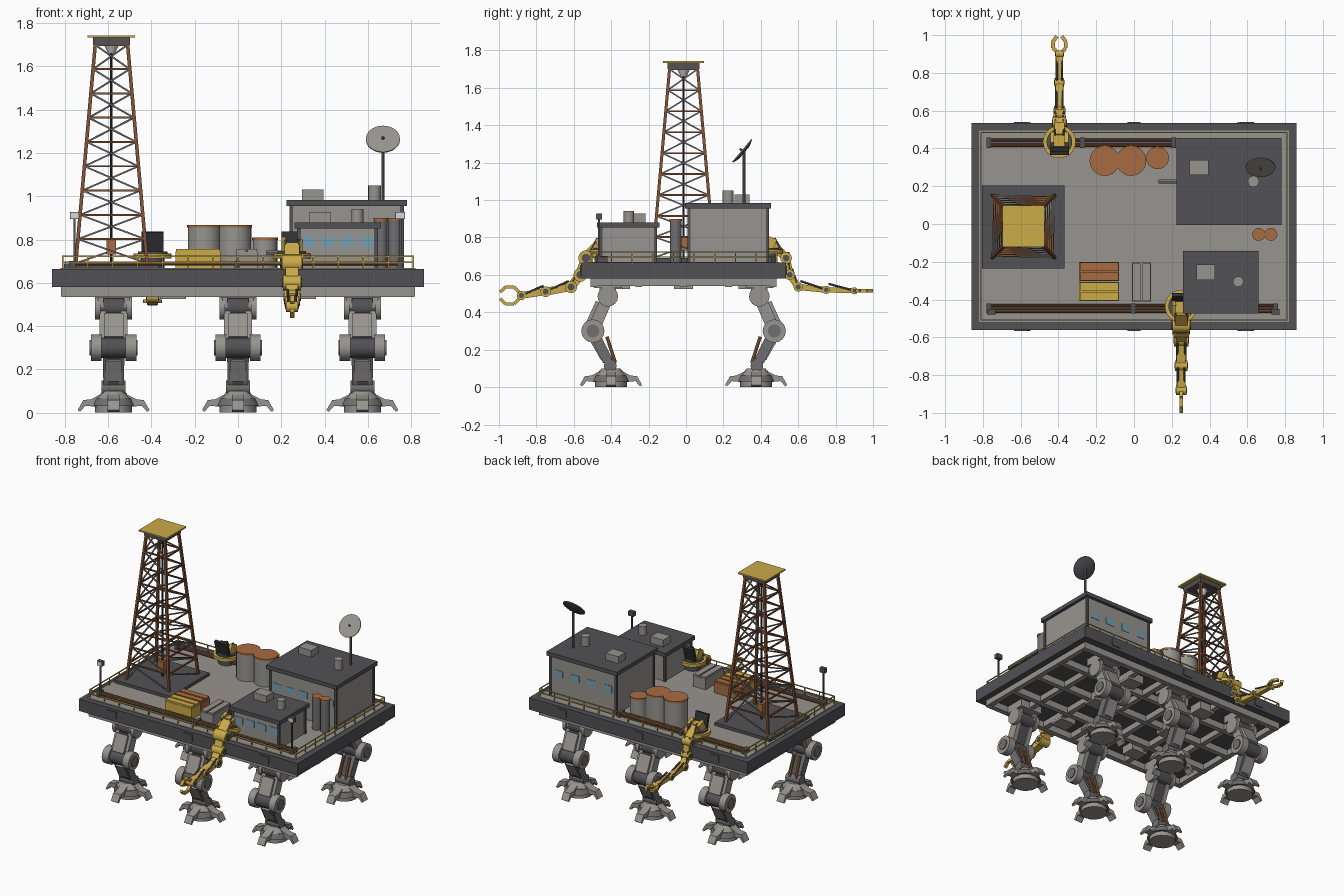
import bpy, bmesh, math
from mathutils import Vector, Matrix

if "Cube" in bpy.data.objects:
    bpy.data.objects.remove(bpy.data.objects["Cube"])

COLORS = {"grey": (150, 147, 142), "dark": (83, 83, 87), "steel": (112, 111, 112),
          "rust": (166, 108, 68), "brown": (128, 82, 54), "yellow": (203, 169, 74),
          "glass": (116, 160, 180), "lamp": (215, 215, 215), "black": (52, 52, 55)}
MATS = {}
for n, c in COLORS.items():
    m = bpy.data.materials.new(n)
    m.diffuse_color = (*[(v / 255) ** 2.2 for v in c], 1)
    m.use_nodes = True
    m.node_tree.nodes["Principled BSDF"].inputs["Base Color"].default_value = m.diffuse_color
    MATS[n] = m
YC = -0.013  # middle line of the platform


class Part:
    """Collects primitives into one named object."""
    def __init__(self, name):
        self.name, self.bm, self.used = name, bmesh.new(), []

    def paint(self, verts, mat):
        if mat not in self.used:
            self.used.append(mat)
        for f in {f for v in verts for f in v.link_faces}:
            f.material_index = self.used.index(mat)

    def box(self, x0, x1, y0, y1, z0, z1, mat):
        M = Matrix.Translation(((x0 + x1) / 2, (y0 + y1) / 2, (z0 + z1) / 2)) @ \
            Matrix.Diagonal((abs(x1 - x0), abs(y1 - y0), abs(z1 - z0), 1))
        self.paint(bmesh.ops.create_cube(self.bm, size=1, matrix=M)["verts"], mat)

    def frame(self, a, b):
        a, b = Vector(a), Vector(b)
        z = (b - a).normalized()
        ref = Vector((1, 0, 0)) if abs(z.x) < 0.9 else Vector((0, 1, 0))
        x = (ref - z * ref.dot(z)).normalized()
        R = Matrix((x, z.cross(x), z)).transposed().to_4x4()
        return Matrix.Translation((a + b) / 2) @ R, (b - a).length

    def beam(self, a, b, w, d, mat):
        M, L = self.frame(a, b)
        self.paint(bmesh.ops.create_cube(self.bm, size=1, matrix=M @ Matrix.Diagonal((w, d, L, 1)))["verts"], mat)

    def cyl(self, a, b, r, mat, r2=None, n=16):
        M, L = self.frame(a, b)
        self.paint(bmesh.ops.create_cone(self.bm, cap_ends=True, segments=n, radius1=r, depth=L,
                   radius2=r if r2 is None else r2, matrix=M)["verts"], mat)

    def prism(self, pts, M, width, mat):
        """Profile in the local xz plane, extruded along local y."""
        vs = [[self.bm.verts.new(M @ Vector((x, s * width / 2, z))) for x, z in pts] for s in (-1, 1)]
        self.bm.faces.new(vs[0])
        self.bm.faces.new(vs[1][::-1])
        for i in range(len(pts)):
            j = (i + 1) % len(pts)
            self.bm.faces.new((vs[0][i], vs[1][i], vs[1][j], vs[0][j]))
        self.paint(vs[0] + vs[1], mat)

    def done(self):
        bmesh.ops.recalc_face_normals(self.bm, faces=self.bm.faces)
        me = bpy.data.meshes.new(self.name)
        self.bm.to_mesh(me)
        for m in self.used:
            me.materials.append(MATS[m])
        me.shade_smooth()
        me.set_sharp_from_angle(angle=math.radians(35))
        bpy.context.collection.objects.link(bpy.data.objects.new(self.name, me))


# deck slab, rim bumpers and walking surface
p = Part("deck")
p.box(-.86, .86, -.56, .535, .58, .665, "dark")
p.box(-.82, .82, -.52, .495, .66, .669, "grey")
for x in (-.6, 0, .6):
    for y in (-.56, .535):
        p.box(x - .035, x + .035, y - .006, y + .006, .6, .65, "dark")
p.done()

# underside grid of beams
p = Part("underframe")
for i in range(8):
    x = -.8 + i * 1.6 / 7
    p.box(x - .018, x + .018, -.51, .485, .54, .582, "grey")
for i in range(5):
    y = YC + (i - 2) * .24
    p.box(-.815, .815, y - .018, y + .018, .535, .582, "grey")
for x in (-.3, .3):
    for y in (-.35, .33, YC):
        p.box(x - .06, x + .06, y - .05, y + .05, .525, .582, "grey")
p.done()

# yellow guard rail
p = Part("guard_rail")
X, Y0, Y1 = .81, -.508, .485
for z in (.695, .723):
    for y in (Y0, Y1):
        p.beam((-X, y, z), (X, y, z), .006, .006, "yellow")
    for x in (-X, X):
        p.beam((x, Y0, z), (x, Y1, z), .006, .006, "yellow")
for i in range(15):
    for y in (Y0, Y1):
        p.beam((-X + i * X / 7, y, .665), (-X + i * X / 7, y, .725), .006, .006, "yellow")
for i in range(1, 9):
    for x in (-X, X):
        y = Y0 + (Y1 - Y0) * i / 9
        p.beam((x, y, .665), (x, y, .725), .006, .006, "yellow")
p.done()

# walking legs
CLAW = [(.06, .085), (.105, .062), (.14, .058), (.166, .012), (.155, .004), (.13, .032), (.06, .025)]


def leg(name, x, s):
    p = Part(name)
    P = lambda dx, y, z: (x + dx, YC + s * y, z)
    hip, knee, ankle = (.405, .485), (.485, .30), (.392, .115)
    p.box(x - .085, x + .085, YC + s * .33, YC + s * .48, .53, .582, "grey")
    for d in (-1, 1):
        p.beam(P(d * .06, .405, .56), P(d * .06, *hip), .025, .09, "grey")
        p.beam(P(d * .05, *hip), P(d * .05, *knee), .03, .065, "grey")
        p.cyl(P(d * .055, *knee), P(d * .105, *knee), .062, "grey")
        p.cyl(P(d * .1, *knee), P(d * .111, *knee), .035, "steel")
        p.cyl(P(d * .06, *hip), P(d * .085, *hip), .055, "grey")
        p.beam(P(d * .04, *knee), P(d * .036, .405, .14), .022, .055, "steel")
        p.cyl(P(d * .025, .41, .27), P(d * .025, .365, .13), .009, "rust", n=8)
    p.cyl(P(-.065, *hip), P(.065, *hip), .045, "dark")
    p.beam(P(0, *hip), P(0, *knee), .07, .045, "dark")
    p.beam(P(0, .455, .455), P(0, .505, .345), .09, .03, "grey")
    p.cyl(P(-.06, *knee), P(.06, *knee), .048, "dark")
    p.beam(P(0, *knee), P(0, *ankle), .055, .045, "dark")
    p.beam(P(0, .485, .245), P(0, .43, .15), .075, .025, "grey")
    p.cyl(P(-.055, *ankle), P(.055, *ankle), .034, "steel")
    # foot with four claws
    p.cyl(P(0, .388, 0), P(0, .388, .03), .085, "grey")
    p.cyl(P(0, .388, .03), P(0, .388, .065), .1, "steel", .085)
    p.cyl(P(0, .388, .065), P(0, .388, .1), .08, "grey", .05)
    for k in range(4):
        M = Matrix.Translation(P(0, .388, 0)) @ Matrix.Rotation(k * math.pi / 2, 4, "Z")
        p.prism(CLAW, M, .055, "grey")
    p.done()


for i, x in enumerate((-.575, 0, .575)):
    leg(f"front_leg_{i + 1}", x, -1)
    leg(f"back_leg_{i + 1}", x, 1)

# lattice drilling tower
p = Part("derrick")
CX = -.585
p.box(-.805, -.368, -.235, .205, .665, .69, "dark")


def corner(k, z):
    h = .165 - .09 * (z - .69) / 1.01
    sx, sy = ((-1, -1), (1, -1), (1, 1), (-1, 1))[k % 4]
    return (CX + sx * h, YC + sy * h, z)


levels = [.69 + 1.01 * i / 9 for i in range(10)]
for k in range(4):
    p.beam(corner(k, .69), corner(k, 1.70), .016, .016, "brown")
    for i in range(9):
        p.beam(corner(k, levels[i + 1]), corner(k + 1, levels[i + 1]), .009, .009, "brown")
        p.beam(corner(k, levels[i + 1]), corner(k + 1, levels[i]), .008, .008, "steel")
p.box(CX - .085, CX + .085, YC - .085, YC + .085, 1.70, 1.733, "dark")
p.box(CX - .11, CX + .11, YC - .11, YC + .11, 1.733, 1.743, "yellow")
p.cyl((CX, YC, 1.66), (CX, YC, 1.70), .015, "lamp", .035)
p.cyl((CX, YC, .69), (CX, YC, 1.67), .006, "black", n=8)
p.box(CX - .022, CX + .022, YC - .022, YC + .022, .73, .805, "rust")
p.done()


# cabins with roof slab, corner posts and window strips
def cabin(name, x0, x1, y0, y1, top, wz, front, back):
    p = Part(name)
    e = .02
    p.box(x0 + e, x1 - e, y0 + e, y1 - e, .665, top - .02, "grey")
    p.box(x0, x1, y0, y1, top - .028, top, "dark")
    for x in (x0 + e, x1 - e):
        for y in (y0 + e, y1 - e):
            p.box(x - .008, x + .008, y - .008, y + .008, .665, top - .02, "dark")
    for n, y in ((front, y0 + e), (back, y1 - e)):
        for i in range(n):
            x = x0 + e + (x1 - x0 - 2 * e) * (i + .5) / n
            p.box(x - .032, x + .032, y - .003, y + .003, wz - .023, wz + .023, "glass")
    # roof hatch and vent
    hx, hy = x0 + .12, y0 + (y1 - y0) * .66
    p.box(hx - .05, hx + .05, hy - .04, hy + .04, top, top + .048, "grey")
    p.done()


cabin("large_cabin", .225, .78, -.005, .455, .983, .84, 5, 4)
cabin("small_cabin", .26, .66, -.475, -.142, .88, .79, 4, 0)
p = Part("roof_vents")
p.cyl((.632, .225, .98), (.632, .225, 1.05), .03, "grey")
p.cyl((.552, -.305, .88), (.552, -.305, .942), .028, "grey")
p.done()

# dish antenna
p = Part("dish_antenna")
c, nrm = Vector((.67, .303, 1.262)), Vector((0, -.77, .64))
p.cyl((.67, .31, .98), (.67, .31, 1.26), .007, "steel", n=8)
p.cyl(c, c + nrm * .006, .079, "grey", n=24)
p.cyl(c - nrm * .012, c, .045, "dark", .079, n=24)
p.cyl(c, c + nrm * .02, .006, "steel", n=8)
p.done()

# storage tanks
p = Part("storage_tanks")
for x, y, r, z, m in ((-.155, .335, .08, .867, "grey"), (-.015, .335, .08, .867, "grey"),
                      (.125, .35, .06, .81, "grey"), (.66, -.055, .034, .9, "steel"), (.725, -.055, .034, .9, "steel")):
    p.cyl((x, y, .665), (x, y, z - .01), r - .003, m, n=24)
    p.cyl((x, y, z - .012), (x, y, z), r, "rust", n=24)
p.cyl((.13, .225, .74), (.25, .225, .74), .01, "grey", n=8)
p.done()

# cargo containers with raised lids
p = Part("containers")
for y, m in ((-.252, "rust"), (-.358, "yellow")):
    p.box(-.29, -.08, y - .05, y + .05, .665, .745, m)
    for d in (-.026, .026):
        p.box(-.287, -.083, y + d - .021, y + d + .021, .745, .757, m)
p.box(-.01, .09, -.41, -.205, .665, .745, "grey")
for d in (.014, .066):
    p.box(d - .021, d + .021, -.407, -.208, .745, .757, "grey")
p.done()

# pipe racks along both long edges
p = Part("pipe_racks")
for y, x1 in ((.43, .22), (-.447, .76)):
    for k in (-1, 0, 1):
        p.cyl((-.76, y + k * .015, .688), (x1, y + k * .015, .688), .008, "brown" if k else "steel", n=8)
    for x in (-.77, (x1 - .77) / 2, x1 - .01):
        p.box(x - .012, x + .012, y - .027, y + .027, .665, .702, "dark")
p.done()

# lamp posts
p = Part("lamp_posts")
for x in (-.755, .75):
    p.beam((x, -.465, .665), (x, -.465, .9), .01, .01, "dark")
    p.box(x - .021, x + .021, -.478, -.45, .896, .928, "dark")
    p.box(x - .019, x + .019, -.481, -.477, .898, .926, "lamp")
p.done()


# manipulator arms on turrets
def arm(name, x, s, pts, w, vertical):
    p = Part(name)
    P = lambda dx, y, z: (x + dx, s * y, z)
    p.cyl(P(0, .435, .665), P(0, .435, .715), .055, "dark", n=20)
    p.cyl(P(0, .435, .712), P(0, .435, .735), .087, "yellow", n=24)
    p.cyl(P(0, .435, .735), P(0, .435, .745), .068, "dark", n=24)
    for d in (-1, 1):
        p.beam(P(d * .038, .435, .74), P(d * .038, .46, .80), .02, .06, "yellow")
    p.beam(P(0, .4, .74), P(0, .375, .835), .10, .018, "black")
    p.box(x - .03, x + .03, s * .41, s * .47, .74, .785, "yellow")
    path = [(.46, .765), (.535, .69)] + pts
    for i, (a, b) in enumerate(zip(path, path[1:])):
        t = w * (1 - .1 * i)
        p.beam(P(0, *a), P(0, *b), t * .8, t * .7, "yellow")
        for d in (-1, 1):
            p.cyl(P(d * t * .35, a[0] + .012, a[1] + .032), P(d * t * .35, *b), .006, "dark", n=8)
        p.cyl(P(-t * .55, *b), P(t * .55, *b), t * .48, "yellow")
        p.cyl(P(-t * .6, *b), P(t * .6, *b), t * .27, "dark")
    # gripper fingers
    y, z = path[-1]
    for d in (-1, 1):
        bits = [(y, .006), (y + (.98 - y) * .4, .045), (.965, .045), (.994, .018)]
        for (a, u), (b, v) in zip(bits, bits[1:]):
            q = [P(0, yy, z + d * o) if vertical else P(d * o * .75, yy, z) for yy, o in ((a, u), (b, v))]
            p.beam(q[0], q[1], .02, .017, "yellow")
    p.done()


arm("front_arm", .25, -1, [(.565, .60), (.615, .535), (.75, .51), (.88, .49)], .085, True)
arm("back_arm", -.395, 1, [(.555, .60), (.60, .535), (.75, .52), (.9, .515)], .065, False)
